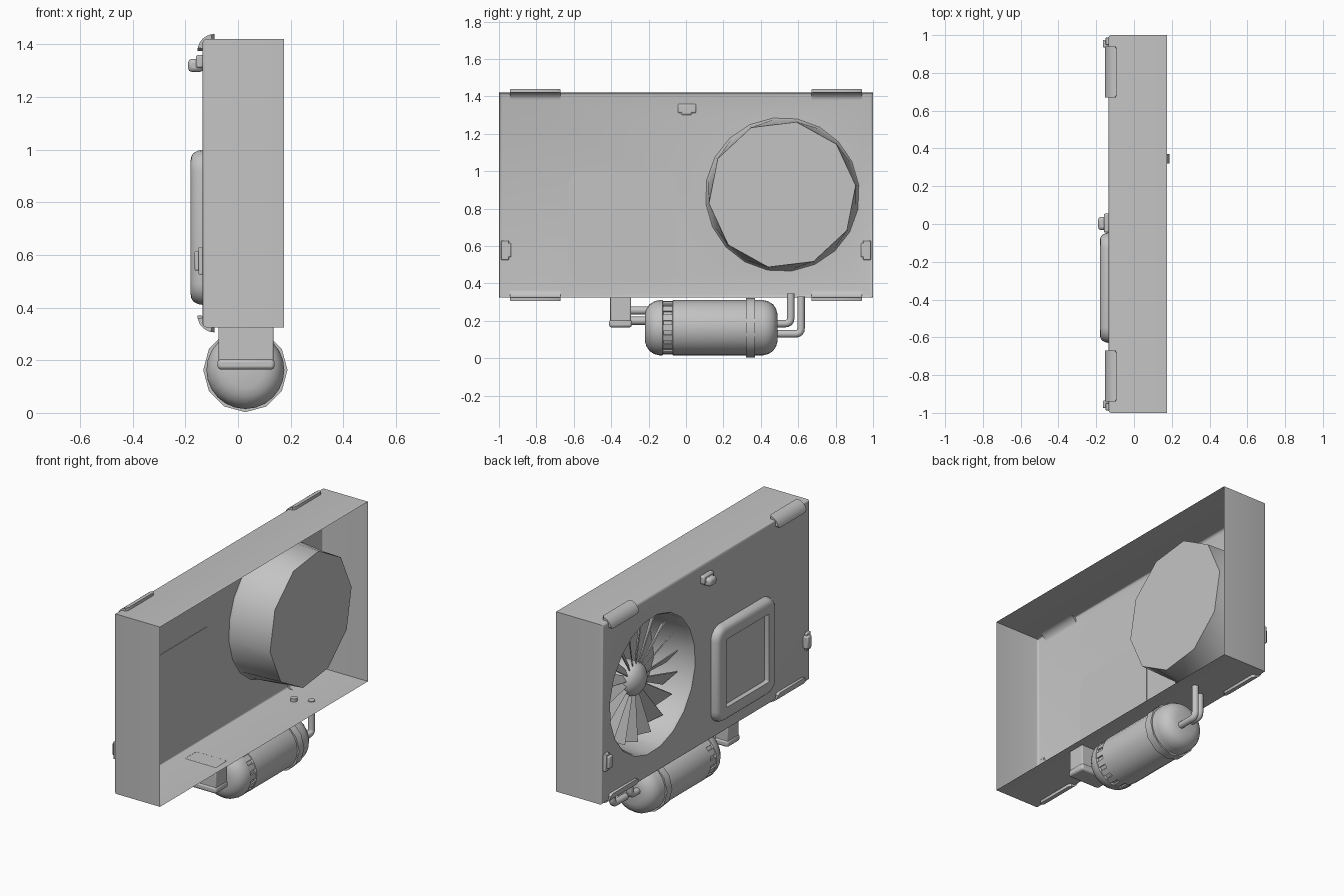
import bpy, bmesh
from math import sin, cos, pi, radians
from mathutils import Vector

if "Cube" in bpy.data.objects:
    bpy.data.objects.remove(bpy.data.objects["Cube"])

grey = bpy.data.materials.new("plain grey")
grey.use_nodes = True
grey.diffuse_color = (0.55, 0.55, 0.55, 1)
grey.node_tree.nodes["Principled BSDF"].inputs["Base Color"].default_value = grey.diffuse_color


def finish(name, bm, angle=35):
    bmesh.ops.recalc_face_normals(bm, faces=bm.faces)
    mesh = bpy.data.meshes.new(name)
    bm.to_mesh(mesh)
    bm.free()
    mesh.materials.append(grey)
    ob = bpy.data.objects.new(name, mesh)
    bpy.context.collection.objects.link(ob)
    bpy.ops.object.select_all(action="DESELECT")
    ob.select_set(True)
    bpy.context.view_layer.objects.active = ob
    bpy.ops.object.shade_smooth_by_angle(angle=radians(angle))
    return ob


def loft(bm, loops, caps=(True, True)):
    """Skin a list of equal closed loops and return their vertex rings."""
    rings = [[bm.verts.new(p) for p in loop] for loop in loops]
    for a, b in zip(rings, rings[1:]):
        for i in range(len(a)):
            j = (i + 1) % len(a)
            bm.faces.new((a[i], a[j], b[j], b[i]))
    for ring, cap in zip((rings[0], rings[-1]), caps):
        if cap:
            bm.faces.new(ring)
    return rings


def part(name, loops, angle=35):
    bm = bmesh.new()
    loft(bm, loops)
    return finish(name, bm, angle)


def box(name, x, y, z, bevel=0.0):
    ob = part(name, [[(x[0], y[0], h), (x[1], y[0], h), (x[1], y[1], h), (x[0], y[1], h)] for h in z])
    if bevel:
        mod = ob.modifiers.new("soft edges", "BEVEL")
        mod.width, mod.segments = bevel, 2
    return ob


def lathe_y(name, centre, profile, sides, angle=35):
    """Turn (y, radius) points about an axis along y."""
    return part(name, [[(centre[0] + r * cos(2 * pi * i / sides), y, centre[1] + r * sin(2 * pi * i / sides))
                        for i in range(sides)] for y, r in profile], angle)


def rounded_rect(x, y0, y1, z0, z1, r, n=5):
    pts = []
    corners = ((y1 - r, z1 - r), (y0 + r, z1 - r), (y0 + r, z0 + r), (y1 - r, z0 + r))
    for k, (cy, cz) in enumerate(corners):
        for i in range(n + 1):
            a = pi / 2 * (k + i / n)
            pts.append((x, cy + r * cos(a), cz + r * sin(a)))
    return pts


def tube(name, pts, radius, bend=0.03, sides=12):
    """Sweep a round pipe through points in one upright plane, rounding its bends."""
    path = [Vector(pts[0])]
    for a, b, c in zip(pts, pts[1:], pts[2:]):
        a, b, c = Vector(a), Vector(b), Vector(c)
        p, q = b + (a - b).normalized() * bend, b + (c - b).normalized() * bend
        path += [p.lerp(b, t).lerp(b.lerp(q, t), t) for t in (0, 0.25, 0.5, 0.75, 1)]
    path.append(Vector(pts[-1]))
    loops = []
    for i, p in enumerate(path):
        d = (path[min(i + 1, len(path) - 1)] - path[max(i - 1, 0)]).normalized()
        u = Vector((1, 0, 0))
        v = d.cross(u)
        loops.append([p + radius * (u * cos(2 * pi * k / sides) + v * sin(2 * pi * k / sides)) for k in range(sides)])
    return part(name, loops)


PLATE, BACK, Z0, Z1 = -0.135, 0.175, 0.325, 1.42
FAN_Y, FAN_Z, SIDES = 0.515, 0.875, 20


# Open housing, with its fan duct sunk into the plate
def rect(x, inset):
    y, lo, hi = 1 - inset, Z0 + inset, Z1 - inset
    return [(x, -y, lo), (x, y, lo), (x, y, hi), (x, -y, hi)]


def circle(x, r):
    return [(x, FAN_Y + r * cos(a), FAN_Z + r * sin(a))
            for a in (radians(7) + 2 * pi * i / SIDES for i in range(SIDES))]


bm = bmesh.new()
shell_loops = [rect(BACK, 0)]
for i in range(4):
    a = pi / 6 * i
    shell_loops.append(rect(PLATE + 0.015 * (1 - sin(a)), 0.015 * (1 - cos(a))))
shell = loft(bm, shell_loops, (False, False))
# the duct ends in a ten-sided cap, so every second point sits on a chord
cap_loop = circle(0.13, 0.395)
for i in range(1, SIDES, 2):
    cap_loop[i] = tuple(Vector(cap_loop[i - 1]).lerp(Vector(cap_loop[(i + 1) % SIDES]), 0.5))
duct = loft(bm, [circle(PLATE, 0.412), circle(PLATE + 0.012, 0.403), cap_loop], (False, True))
rim = []
for ring in (shell[-1], duct[0]):
    rim += [bm.edges.get((ring[i - 1], ring[i])) for i in range(len(ring))]
bmesh.ops.triangle_fill(bm, use_beauty=True, edges=rim, normal=(-1, 0, 0))
finish("housing", bm, 40)

# Fan hub and pitched blades
hub_steps = [(0.12, 0.1), (-0.01, 0.1), (-0.035, 0.09), (-0.055, 0.065), (-0.068, 0.035), (-0.072, 0.005)]
part("fan_hub", [circle(x, r) for x, r in hub_steps])
bm = bmesh.new()
blades, pitch = 18, radians(40)
for k in range(blades):
    a = 2 * pi * k / blades
    radial, tangent = Vector((0, cos(a), sin(a))), Vector((0, -sin(a), cos(a)))
    chord = Vector((sin(pitch), 0, 0)) + tangent * cos(pitch)
    normal = Vector((-cos(pitch), 0, 0)) + tangent * sin(pitch)
    mid = Vector((-0.01, FAN_Y, FAN_Z))
    loft(bm, [[mid + radial * r + chord * w * s + normal * t * 0.003 for s, t in ((-1, -1), (1, -1), (1, 1), (-1, 1))]
              for r, w in ((0.09, 0.018), (0.365, 0.06))])
finish("fan_blades", bm)


# Raised frame with a sunken panel
def frame(x, inset, r):
    return rounded_rect(x, -0.63 + inset, -0.045 - inset, 0.41 + inset, 1.0 - inset, r)


part("panel_frame", [frame(-0.131, 0, 0.08), frame(-0.15, 0.003, 0.08), frame(-0.168, 0.012, 0.07),
                     frame(-0.177, 0.024, 0.06), frame(-0.18, 0.04, 0.05), frame(-0.18, 0.088, 0.006),
                     frame(-0.15, 0.088, 0.006)])

# Curved corner brackets, two above and two below
for level, up, z in (("upper", 1, Z1 - 0.045), ("lower", -1, Z0 + 0.045)):
    for side, sy in (("back", 1), ("front", -1)):
        def section(y, grow):
            arc = [pi / 2 * i / 6 for i in range(7)]
            pts = [(r, a) for r, seq in ((0.064, arc), (0.046, arc[::-1])) for a in seq]
            return [(-0.09 - r * cos(min(max(a, grow), pi / 2 - grow)), sy * y,
                     z + up * r * sin(min(max(a, grow), pi / 2 - grow))) for r, a in pts]
        part(f"{level}_{side}_bracket",
             [section(0.67, 0.2), section(0.685, 0), section(0.925, 0), section(0.94, 0.2)], 50)

# Latches on the plate
box("top_latch_base", (-0.16, -0.13), (-0.045, 0.055), (1.31, 1.36), 0.008)
box("top_latch_catch", (-0.19, -0.13), (-0.032, 0.038), (1.295, 1.345), 0.015)
for side, s in (("back", 1), ("front", -1)):
    ys = sorted((s * 0.935, s * 0.975))
    box(f"{side}_latch", (-0.165, -0.13), ys, (0.54, 0.615), 0.006)
    ys = sorted((s * 0.947, s * 0.988))
    box(f"{side}_latch_tab", (-0.15, -0.13), ys, (0.525, 0.63), 0.004)

# Tank with rounded ends, a ribbed collar and a strap
AXIS = (0.028, 0.163)
dome = [(0, 0.005), (0, 0.07), (0.008, 0.1), (0.025, 0.125), (0.05, 0.141), (0.08, 0.148)]
left_end = [(-0.22 + d, r) for d, r in dome] + [(-0.125, 0.148), (-0.12, 0.137)]
right_end = [(-0.075, 0.137), (-0.07, 0.148)] + [(0.49 - d, r) for d, r in reversed(dome)]
lathe_y("tank", AXIS, left_end + right_end, 24, 40)
lathe_y("tank_strap", AXIS, [(0.32, 0.14), (0.32, 0.16), (0.37, 0.16), (0.37, 0.14)], 12)
bm = bmesh.new()
for k in range(16):
    a = 2 * pi * k / 16
    out, along = Vector((cos(a), 0, sin(a))), Vector((-sin(a), 0, cos(a)))
    loft(bm, [[Vector((AXIS[0], y, AXIS[1])) + out * r + along * w
               for r, w in ((0.13, -0.017), (0.144, -0.017), (0.144, 0.017), (0.13, 0.017))]
              for y in (-0.123, -0.072)])
finish("collar_ribs", bm)

# Mounting block and its two short pipes
box("mounting_block", (-0.074, 0.135), (-0.405, -0.295), (0.18, 0.328), 0.006)
box("block_foot", (-0.078, 0.139), (-0.411, -0.289), (0.165, 0.205), 0.012)
for name, z in (("upper", 0.255), ("lower", 0.2)):
    tube(f"{name}_link_pipe", [(AXIS[0], -0.32, z), (AXIS[0], -0.15, z)], 0.022)

# Bent pipes from the tank up through the housing floor
tube("inner_bent_pipe", [(-0.015, 0.44, 0.185), (-0.015, 0.56, 0.185), (-0.015, 0.56, 0.345)], 0.02)
tube("outer_bent_pipe", [(0.065, 0.44, 0.13), (0.065, 0.615, 0.13), (0.065, 0.615, 0.33)], 0.02)
